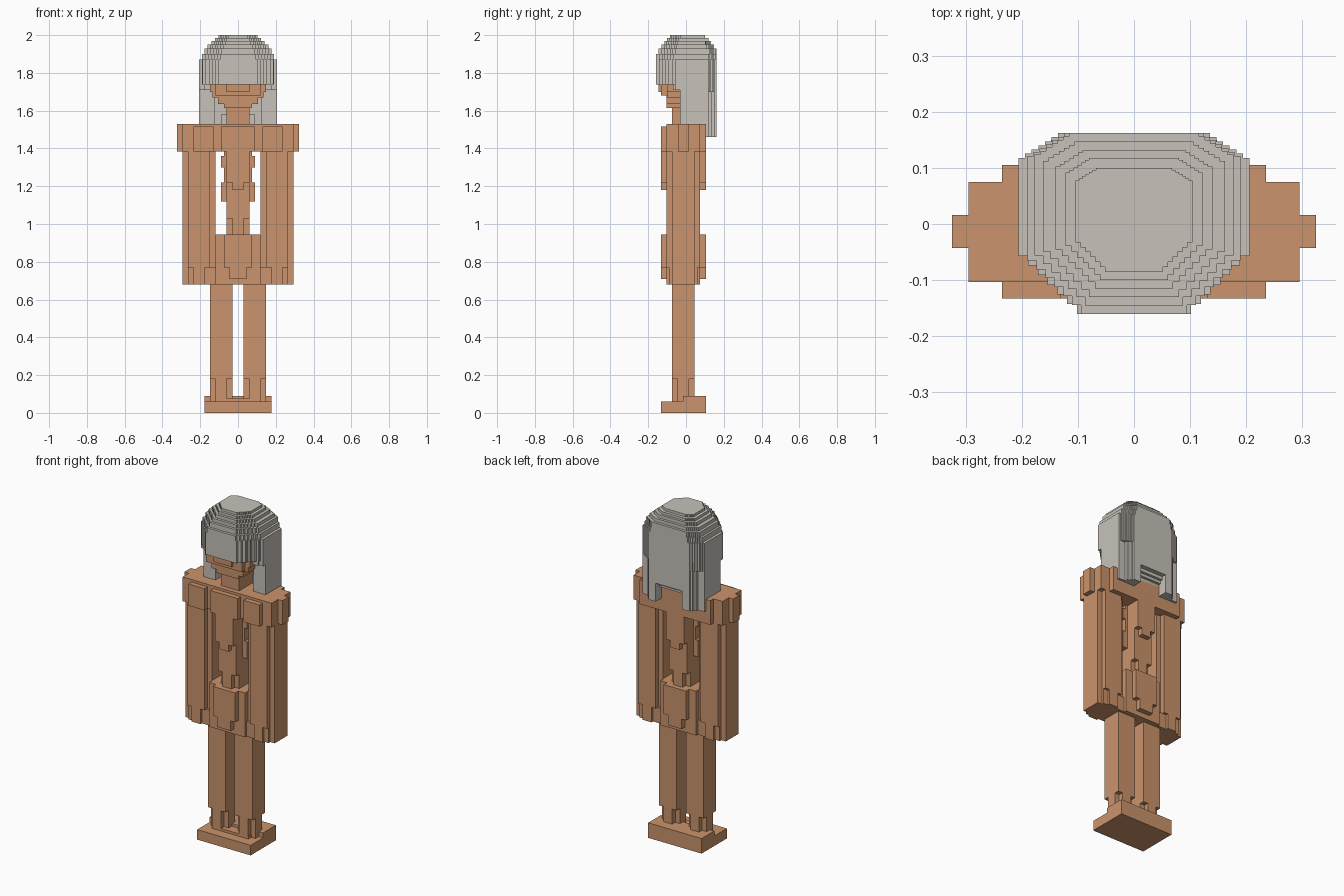
import bpy, bmesh
from mathutils import Matrix, Vector

cube = bpy.data.objects.get("Cube")
if cube:
    bpy.data.objects.remove(cube, do_unlink=True)


def material(name, rgb):
    m = bpy.data.materials.new(name)
    m.use_nodes = True
    m.diffuse_color = (*rgb, 1)
    bsdf = next(n for n in m.node_tree.nodes if n.type == 'BSDF_PRINCIPLED')
    bsdf.inputs["Base Color"].default_value = (*rgb, 1)
    bsdf.inputs["Roughness"].default_value = 0.9
    return m


CLAY = material("warm clay", (0.59, 0.295, 0.15))
GREY = material("pale grey", (0.57, 0.54, 0.49))


def part(name, boxes, mat, flip=False):
    """One object from blocks given as (x0, x1, y0, y1, z0, z1)."""
    bm = bmesh.new()
    for x0, x1, y0, y1, z0, z1 in boxes:
        if flip:
            x0, x1 = -x1, -x0
        centre = Vector((x0 + x1, y0 + y1, z0 + z1)) / 2
        size = Matrix.Diagonal((x1 - x0, y1 - y0, z1 - z0, 1))
        bmesh.ops.create_cube(bm, size=1, matrix=Matrix.Translation(centre) @ size)
    mesh = bpy.data.meshes.new(name)
    bm.to_mesh(mesh)
    bm.free()
    mesh.materials.append(mat)
    ob = bpy.data.objects.new(name, mesh)
    bpy.context.scene.collection.objects.link(ob)


def mid(hx, y0, y1, z0, z1):
    """Block centred on x = 0."""
    return (-hx, hx, y0, y1, z0, z1)


def pair(name, boxes, mat):
    part("left_" + name, boxes, mat)
    part("right_" + name, boxes, mat, flip=True)


# Plinth with a raised rear step
part("base", [mid(.177, -.133, .105, 0, .06), mid(.177, -.015, .105, .05, .09),
              mid(.12, -.074, 0, .05, .075)], CLAY)

# Square legs that become a cross section at the ankle
pair("leg", [(.03, .148, -.074, .045, .18, .70),
             (.06, .118, -.074, .045, .05, .18),
             (.03, .148, -.045, .016, .05, .18)], CLAY)

# Hips with raised, stepped plates front and back
part("hips", [mid(.15, -.074, .045, .68, .945), mid(.118, -.103, .075, .68, .945),
              mid(.074, -.133, .105, .77, .945), mid(.045, -.133, .105, .71, .77)], CLAY)

# Arms with notched corners, wider at the hand
pair("arm", [(.12, .295, -.074, .045, .68, 1.40),
             (.15, .265, -.103, .075, .77, 1.40),
             (.177, .235, -.103, .075, .68, .77),
             (.12, .265, -.09, .06, .68, .77)], CLAY)

# Waist, ribs and chest plates
part("torso", [mid(.06, -.074, .045, .93, 1.40), mid(.03, -.103, .075, .93, 1.03),
               mid(.06, -.103, .075, 1.03, 1.40),
               mid(.074, -.045, .016, 1.12, 1.40),
               mid(.09, -.045, .016, 1.12, 1.22), mid(.09, -.045, .016, 1.30, 1.36),
               mid(.06, -.133, .105, 1.22, 1.40), mid(.03, -.133, .105, 1.18, 1.22)], CLAY)

# Shoulder yoke with stepped ends
part("yoke", [mid(.235, -.103, .105, 1.385, 1.53), mid(.295, -.103, .075, 1.385, 1.53),
              mid(.09, -.133, .105, 1.385, 1.515)], CLAY)
pair("shoulder", [(.13, .235, -.133, .06, 1.385, 1.515),
                  (.28, .324, -.043, .016, 1.385, 1.53)], CLAY)

# Neck and tapering face
part("neck", [mid(.06, -.074, .07, 1.50, 1.63)], CLAY)
part("face", [mid(.148, -.10, .07, 1.70, 1.745), mid(.118, -.133, .07, 1.68, 1.745),
              mid(.135, -.10, .07, 1.67, 1.71), mid(.105, -.103, .07, 1.635, 1.68),
              mid(.074, -.103, .06, 1.615, 1.64), mid(.06, -.145, 0, 1.70, 1.74)], CLAY)

# Hair cap: stacked layers, each with stair-stepped corners
LAYERS = [(1.87, .206, -.160, .162), (1.90, .190, -.160, .162), (1.93, .177, -.145, .162),
          (1.95, .162, -.130, .147), (1.97, .140, -.115, .132), (1.985, .122, -.10, .118),
          (2.0, .104, -.085, .10)]
STEPS = 6
cap = []
for top, hx, y0, y1 in LAYERS:
    k = hx / .206
    for i in range(STEPS + 1):
        t = i / STEPS
        cap.append(mid(hx - .104 * k * t, y0 + .103 * k * (1 - t), .02, 1.738, top))
        cap.append(mid(hx - .071 * k * t, 0, y1 - .044 * k * (1 - t), 1.70, top))
cap.append(mid(.18, -.07, .05, 1.71, 1.80))
part("hair_cap", cap, GREY)

# Side curtains of hair resting on the shoulders
pair("hair_curtain", [(.125, .206, -.033, .118, 1.52, 1.80),
                      (.16, .206, -.057, .05, 1.71, 1.80)], GREY)

# Back fall of hair, stepped at the corners, notched at the nape
ROWS = [(.206, .118), (.162, .135), (.148, .150), (.135, .162)]
fall = []
for hx, y1 in ROWS:
    fall.append(mid(hx, .06, y1, 1.57, 1.75))
    for s in (-1, 1):
        a, b = sorted((s * .088, s * hx))
        fall.append((a, b, .06, y1, 1.46, 1.58))
# Receding steps inside the notch
for i in range(4):
    fall.append(mid(.09, .05, .135 - .015 * i, 1.55 - .018 * i, 1.58))
part("hair_back", fall, GREY)
